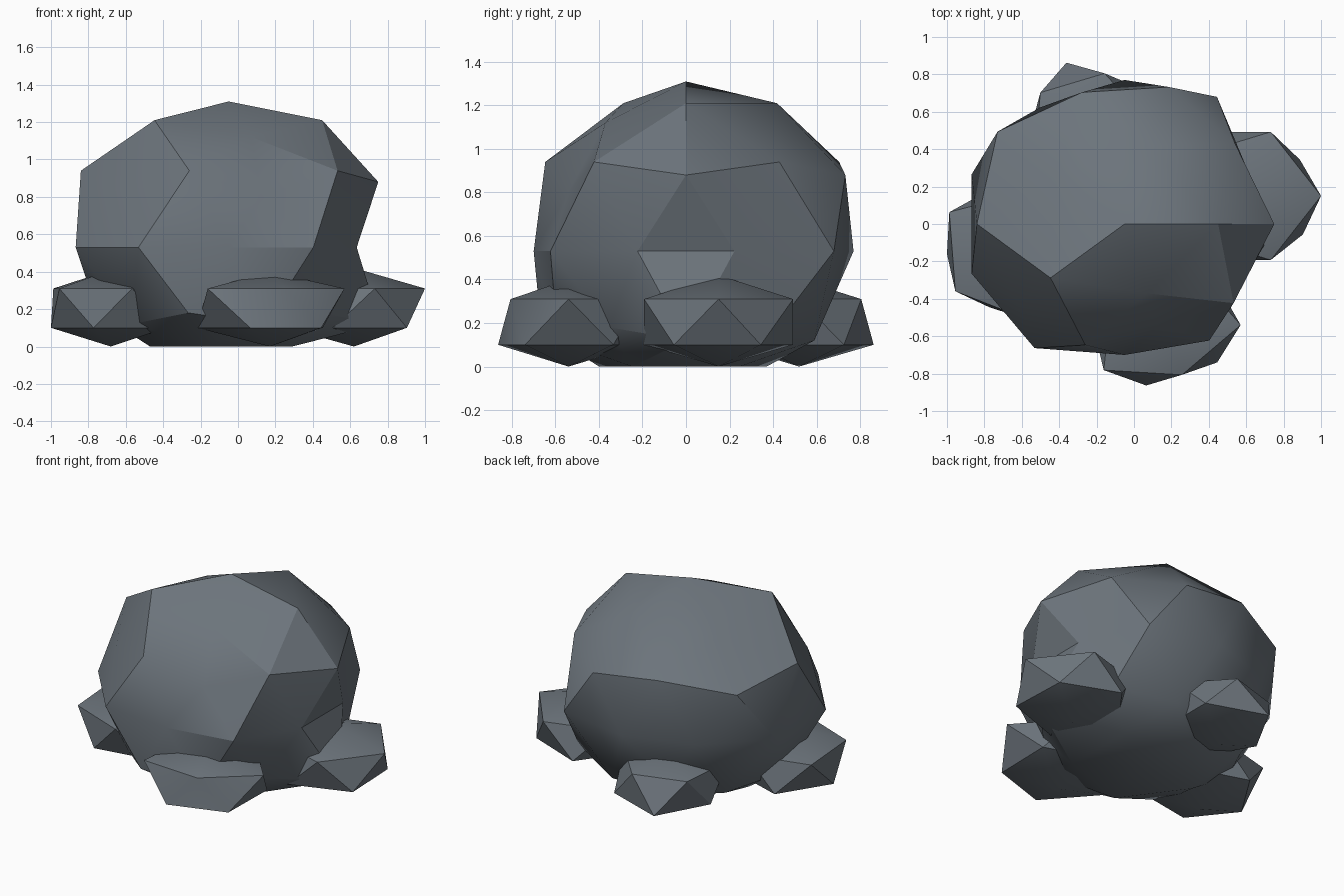
import bpy, bmesh
from math import atan2, cos, sin, degrees, radians

cube = bpy.data.objects.get("Cube")
if cube:
    bpy.data.objects.remove(cube, do_unlink=True)

# One slate colour for every stone
slate = bpy.data.materials.new("slate_grey")
slate.use_nodes = True
colour = (0.15, 0.175, 0.2, 1)
slate.diffuse_color = colour
shader = next(n for n in slate.node_tree.nodes if n.type == "BSDF_PRINCIPLED")
shader.inputs["Base Color"].default_value = colour
shader.inputs["Roughness"].default_value = 0.9


def ring_order(vert):
    """Sort key: from the top ring downwards, then counter-clockwise."""
    x, y, z = vert.co
    return -round(z, 2), (degrees(atan2(y, x)) + 1) % 360


def add_stone(name, subdivisions, centre, top, rings):
    """Chip an icosphere into shape, ring by ring.

    A ring is (height, first angle, radii); a radius given as a pair
    also carries its own height.
    """
    cx, cy = centre
    spots = [(cx, cy, top)]
    for height, start, radii in rings:
        for i, item in enumerate(radii):
            r, z = item if isinstance(item, tuple) else (item, height)
            a = radians(start + 360 * i / len(radii))
            spots.append((cx + r * cos(a), cy + r * sin(a), z))
    spots.append((cx, cy, 0))

    bm = bmesh.new()
    bmesh.ops.create_icosphere(bm, subdivisions=subdivisions, radius=1)
    for vert, spot in zip(sorted(bm.verts, key=ring_order), spots):
        vert.co = spot
    bmesh.ops.recalc_face_normals(bm, faces=bm.faces)
    mesh = bpy.data.meshes.new(name)
    bm.to_mesh(mesh)
    bm.free()
    mesh.materials.append(slate)
    stone = bpy.data.objects.new(name, mesh)
    bpy.context.collection.objects.link(stone)
    bpy.ops.object.select_all(action="DESELECT")
    stone.select_set(True)
    bpy.context.view_layer.objects.active = stone
    bpy.ops.object.shade_smooth_by_angle(angle=radians(30))


# Boulder with a few flattened patches and a flat base
add_stone("boulder", 2, (-0.05, 0), 1.31, [
    (1.21, 0, [0.5, 0.44, (0.45, 1.1), 0.49, (0.39, 1.12)]),
    (0.94, 36, [0.73, 0.74, 0.79, 0.68, 0.72]),
    (0.88, 0, [0.8, 0.77, 0.84, (0.71, 0.83), (0.57, 0.8)]),
    (0.53, 18, [0.72, 0.84, 0.77, 0.77, 0.86, 0.86, 0.82, 0.7, 0.77, 0.72]),
    (0.18, 36, [0.7, 0.57, 0.7, 0.7, 0.6]),
    (0.12, 0, [0.81, 0.62, 0.62, 0.64, 0.62]),
    (0, 36, [0.42, 0.39, 0.42, 0.42, 0.42]),
])

# Four squat stones leaning against it: centre, top, upper and lower radii
stones = {
    "front_stone": ((0.17, -0.54), 0.4,
                    [0.4, 0.35, 0.35, 0.41, 0.28],
                    [0.35, 0.35, 0.39, 0.34, 0.34]),
    "left_stone": ((0.62, 0.15), 0.42,
                   [0.38, 0.36, 0.37, 0.37, 0.36],
                   [0.33, 0.36, 0.36, 0.36, 0.35]),
    "right_stone": ((-0.68, -0.16), 0.41,
                    [0.35, 0.35, 0.38, 0.34, 0.37],
                    [0.35, 0.35, 0.32, 0.3, 0.37]),
    "back_stone": ((-0.25, 0.52), 0.4,
                   [0.35, 0.3, 0.31, 0.35, 0.35],
                   [0.35, 0.36, 0.3, 0.35, 0.35]),
}
for name, (centre, top, upper, lower) in stones.items():
    add_stone(name, 1, centre, top, [(0.31, 0, upper), (0.1, 36, lower)])
